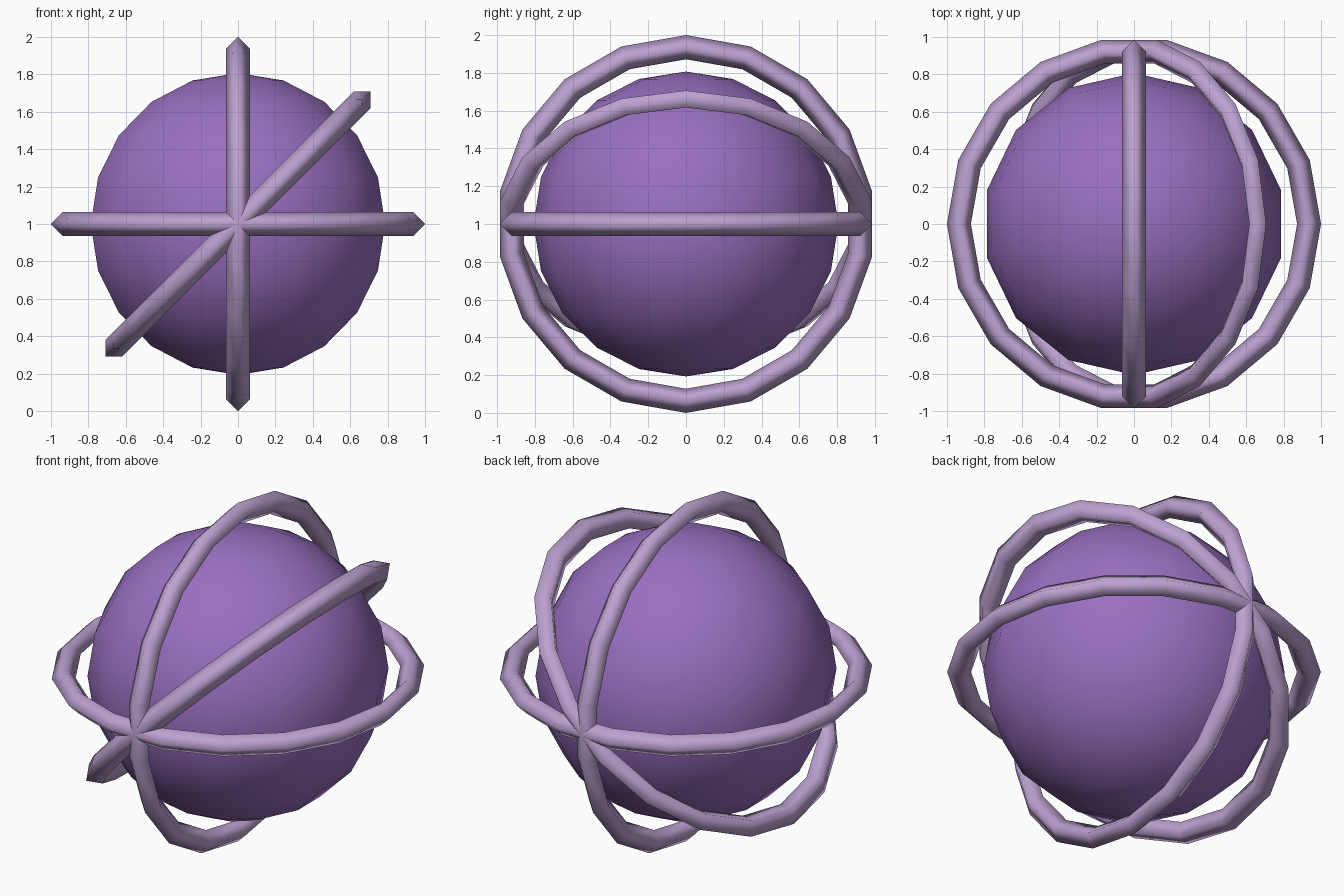
import bpy
import math
from mathutils import Matrix

if "Cube" in bpy.data.objects:
    bpy.data.objects.remove(bpy.data.objects["Cube"])

CENTRE = (0, 0, 1)


def material(name, rgb):
    m = bpy.data.materials.new(name)
    m.diffuse_color = (*rgb, 1)
    m.use_nodes = True
    m.node_tree.nodes["Principled BSDF"].inputs["Base Color"].default_value = m.diffuse_color
    return m


def finish(obj, name, mat):
    obj.name = name
    obj.data.materials.append(mat)
    obj.data.polygons.foreach_set("use_smooth", [True] * len(obj.data.polygons))


core_mat = material("core_purple", (0.32, 0.16, 0.53))
ring_mat = material("ring_lilac", (0.51, 0.36, 0.64))

# Low-poly core, turned so that an equator vertex lies on the y axis
bpy.ops.mesh.primitive_uv_sphere_add(segments=14, ring_count=10, radius=0.807, location=CENTRE)
core = bpy.context.object
equator = next(v.co for v in core.data.vertices if abs(v.co.z) < 0.01)
core.data.transform(Matrix.Rotation(math.pi / 2 - math.atan2(equator.y, equator.x), 4, 'Z'))
finish(core, "core_sphere", core_mat)

# Three diamond-section rings meeting at the front and back
for name, angle in (("level_ring", 0), ("tilted_ring", -45), ("upright_ring", -90)):
    bpy.ops.mesh.primitive_torus_add(major_segments=18, minor_segments=4,
                                     major_radius=0.936, minor_radius=0.064,
                                     location=CENTRE,
                                     rotation=(0, math.radians(angle), 0))
    finish(bpy.context.object, name, ring_mat)
